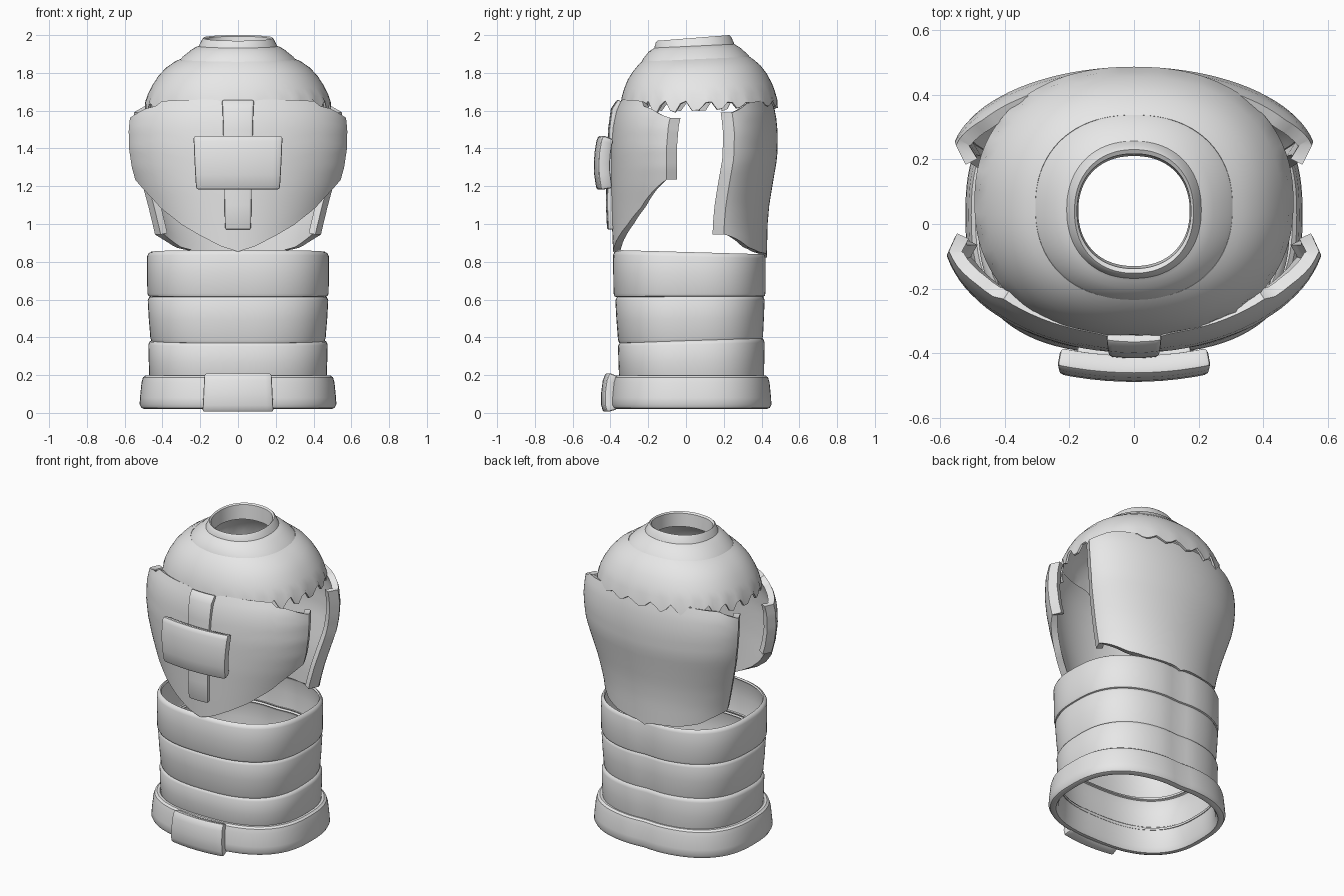
import bpy, bmesh, math

if "Cube" in bpy.data.objects:
    bpy.data.objects.remove(bpy.data.objects["Cube"])

grey = bpy.data.materials.new("plain grey")
grey.diffuse_color = (0.8, 0.8, 0.8, 1)
grey.use_nodes = True
grey.node_tree.nodes["Principled BSDF"].inputs["Base Color"].default_value = grey.diffuse_color


def interp(table, v):
    """Piecewise linear lookup in an ascending (key, value) table."""
    if v <= table[0][0]:
        return table[0][1]
    for (a, fa), (b, fb) in zip(table, table[1:]):
        if v <= b:
            return fa + (fb - fa) * (v - a) / (b - a)
    return table[-1][1]


def surface(name, rows, wrap=False, close=False, thick=0, bevel=0):
    """Skin a grid of points, rows running top to bottom, columns anticlockwise."""
    bm = bmesh.new()
    grid = [[bm.verts.new(p) for p in row] for row in rows]
    nr, nc = len(grid), len(grid[0])
    for r in range(nr if close else nr - 1):
        for c in range(nc if wrap else nc - 1):
            r2, c2 = (r + 1) % nr, (c + 1) % nc
            bm.faces.new((grid[r][c], grid[r2][c], grid[r2][c2], grid[r][c2]))
    mesh = bpy.data.meshes.new(name)
    bm.to_mesh(mesh)
    bm.free()
    mesh.materials.append(grey)
    ob = bpy.data.objects.new(name, mesh)
    bpy.context.collection.objects.link(ob)
    bpy.ops.object.select_all(action='DESELECT')
    ob.select_set(True)
    bpy.context.view_layer.objects.active = ob
    if thick:
        m = ob.modifiers.new("thickness", 'SOLIDIFY')
        m.thickness, m.offset = thick, -1
        bpy.ops.object.modifier_apply(modifier=m.name)
    if bevel:
        m = ob.modifiers.new("soft edges", 'BEVEL')
        m.width, m.segments, m.limit_method = bevel, 2, 'ANGLE'
        m.angle_limit = math.radians(50)
        bpy.ops.object.modifier_apply(modifier=m.name)
    bpy.ops.object.shade_smooth_by_angle(angle=math.radians(35))
    return ob


def ring(zf, zb, rx, yf, yb, power=2.6, n=96, groove=0.0, tooth=None):
    """Rounded oval; zf and zb are the heights at its front and back."""
    cy, ry, pts = (yf + yb) / 2, (yb - yf) / 2, []
    for i in range(n):
        a = 2 * math.pi * i / n
        c, s = math.cos(a), math.sin(a)
        x = rx * math.copysign(abs(c) ** (2 / power), c)
        k = math.copysign(abs(s) ** (2 / power), s)
        z = zf + (zb - zf) * (k + 1) / 2 + (tooth(i) if tooth else 0)
        if s > 0:
            k -= groove * math.exp(-(x / 0.07) ** 2)
        pts.append((x, cy + ry * k, z))
    return pts


# Waist bands: overlapping rings, each a little fuller at its top edge
def band(name, top, bottom, rx, yf, yb, flare):
    (tf, tb), (bf, bb) = top, bottom
    rows = []
    for f, d in ((0, -.02), (.03, -.008), (.1, 0), (.5, -flare * .4),
                 (.92, -flare), (.98, -flare - .006), (1, -flare - .02)):
        rows.append(ring(tf + (bf - tf) * f, tb + (bb - tb) * f, rx + d,
                         yf - d, yb + d * .6, groove=0.025))
    surface(name, rows, wrap=True, thick=0.012)


band("waist_band_lower", (.375, .395), (.16, .16), .475, -.36, .42, .006)
band("waist_band_middle", (.62, .62), (.365, .388), .478, -.374, .42, .014)
band("waist_band_upper", (.862, .84), (.612, .615), .482, -.386, .426, .002)

# Belt: closed rounded ring
belt = [(.18, .455, 0), (.198, .475, 0), (.198, .49, 0), (.188, .503, 0), (.16, .511, 0),
        (.08, .519, 0), (.045, .521, 0), (.027, .512, 0), (.02, .495, 0), (.022, .48, 0),
        (.05, .465, 0)]
surface("belt", [ring(z, z, rx, .115 - rx + .005, rx - .065, groove=0.02)
                 for z, rx, _ in belt], wrap=True, close=True)


# Shoulder dome and stepped neck with a torn hem
def torn(i):
    return (0, .028, .045, .012)[i % 4] + .012 * math.sin(i * 1.7) - .03


neck = [(1.88, 1.90, .172, -.130, .210), (1.962, 1.993, .176, -.138, .217),
        (1.970, 2.000, .184, -.152, .230), (1.962, 1.990, .191, -.160, .240),
        (1.932, 1.952, .208, -.168, .256), (1.926, 1.947, .222, -.176, .264),
        (1.912, 1.935, .245, -.198, .285), (1.872, 1.897, .293, -.229, .328),
        (1.855, 1.880, .308, -.236, .340)]
surface("neck_ring", [ring(*r, power=2.2) for r in neck], wrap=True, thick=0.008)
dome = [(1.860, 1.885, .305, -.233, .337), (1.845, 1.872, .335, -.250, .356),
        (1.810, 1.840, .383, -.279, .394), (1.765, 1.795, .424, -.308, .428),
        (1.715, 1.745, .456, -.328, .455), (1.670, 1.700, .478, -.341, .472)]
rows = [ring(*r, power=2.25) for r in dome]
rows.append(ring(1.62, 1.645, .493, -.350, .486, power=2.25, tooth=torn))
surface("shoulder_dome", rows, wrap=True, thick=0.012)


# Curved plates: side = -1 for the front, +1 for the back
def plate(name, side, width, middle, depth, top, bottom, tmax, lip, nr=18, nc=40):
    rows = []
    for r in range(nr + 1):
        row = []
        for c in range(-1, nc + 2):
            cc = min(max(c, 0), nc)
            t = tmax * (2 * cc / nc - 1)
            s = abs(math.sin(t))
            zt, zb = interp(top, s), interp(bottom, s)
            z = zt + (zb - zt) * r / nr
            x = -side * interp(width, z) * math.sin(t)
            y = side * (interp(middle, z) - depth * (1 - math.cos(t)))
            if c != cc:              # edge folded inwards
                x -= math.copysign(lip[0], x)
                y -= side * lip[1]
            row.append((x, y, z))
        rows.append(row)
    surface(name, rows, thick=0.04)


plate("chest_plate", -1,
      [(.85, .44), (1.0, .48), (1.1, .513), (1.2, .548), (1.3, .577), (1.4, .592),
       (1.5, .594), (1.58, .585), (1.66, .555)],
      [(.85, .386), (1.0, .392), (1.2, .398), (1.4, .398), (1.52, .388), (1.6, .370), (1.66, .345)],
      .38,
      [(0, 1.64), (.12, 1.64), (.22, 1.66), (.6, 1.655), (.74, 1.65), (.76, 1.625),
       (.86, 1.61), (.98, 1.56)],
      [(0, .853), (.2, .882), (.42, .935), (.62, .995), (.8, 1.08), (.93, 1.19), (.98, 1.24)],
      math.radians(77), (.025, .055))
plate("back_plate", 1,
      [(.82, .43), (.95, .450), (1.1, .487), (1.2, .515), (1.3, .543), (1.4, .560),
       (1.5, .567), (1.6, .562), (1.66, .54)],
      [(.82, .428), (1.0, .432), (1.1, .441), (1.2, .457), (1.35, .483), (1.48, .486),
       (1.58, .476), (1.66, .455)],
      .29,
      [(0, 1.65), (.6, 1.655), (.85, 1.64), (.98, 1.59)],
      [(0, .822), (.1, .84), (.5, .85), (.75, .875), (.98, .945)],
      math.radians(78), (.03, .06))


# Front pads: rows of (height, half width, front y), bowed across the width
def pad(name, rows, thick, bow, bevel, n=10):
    surface(name, [[(hw * (2 * c / n - 1), y + bow * (2 * c / n - 1) ** 2, z)
                    for c in range(n + 1)] for z, hw, y in rows],
            thick=thick, bevel=bevel)


pad("chest_strap", [(1.66, .086, -.365), (1.61, .083, -.398), (1.5, .08, -.413),
                    (1.3, .076, -.42), (1.1, .073, -.424), (.97, .07, -.418)],
    .05, .006, .01)
pad("chest_badge", [(1.47, .238, -.462), (1.44, .237, -.474), (1.38, .235, -.484),
                    (1.32, .232, -.488), (1.26, .229, -.486), (1.18, .224, -.474)],
    .065, .024, .014)
pad("belt_buckle", [(.212, .18, -.425), (.17, .182, -.441), (.1, .185, -.45),
                    (.04, .188, -.449), (.003, .19, -.438)],
    .06, .02, .012)
